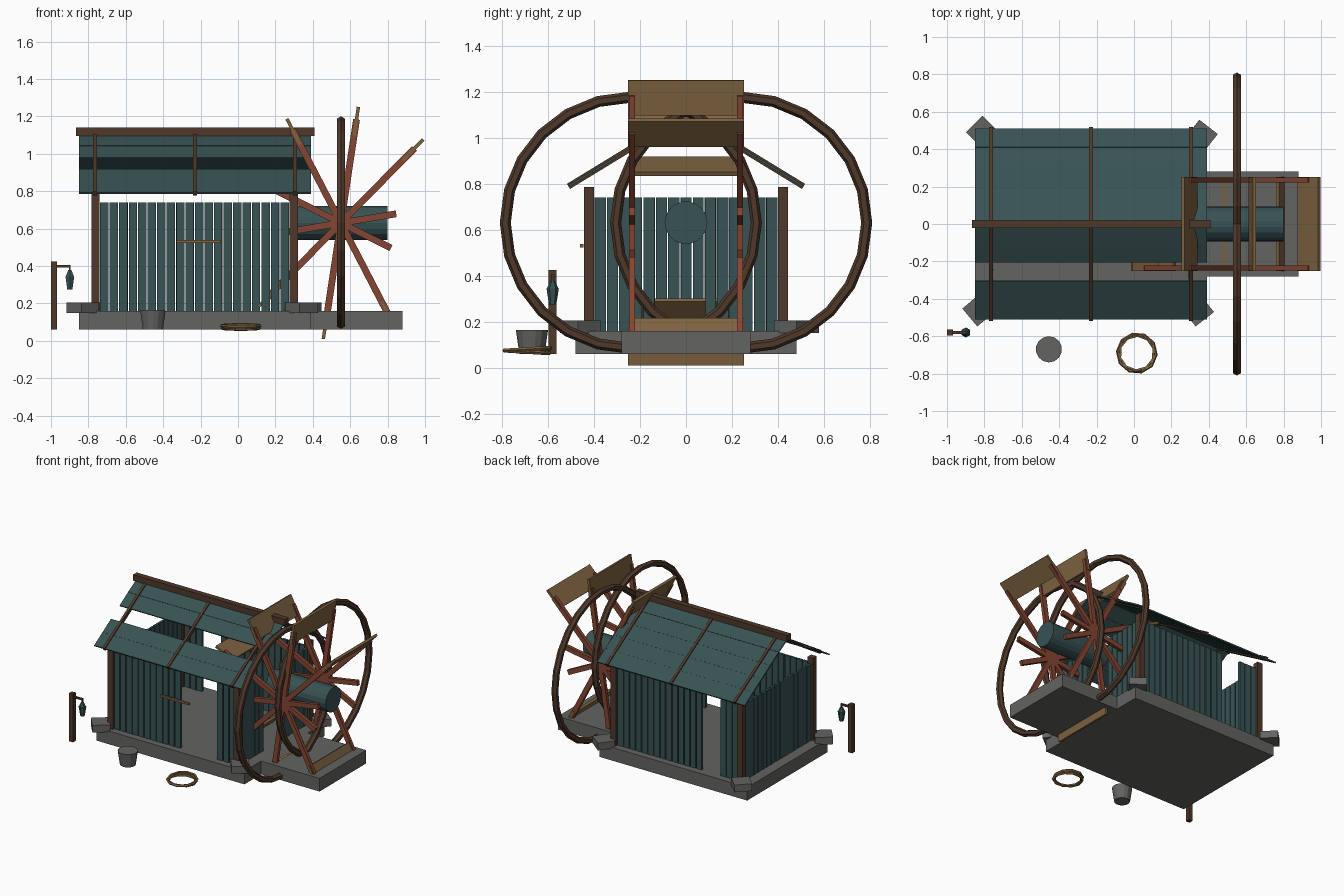
import bpy, bmesh, math, random
from mathutils import Matrix, Vector

random.seed(4)
if "Cube" in bpy.data.objects:
    bpy.data.objects.remove(bpy.data.objects["Cube"])


def material(name, rgb):
    m = bpy.data.materials.new(name)
    m.use_nodes = True
    m.diffuse_color = (*rgb, 1)
    m.node_tree.nodes["Principled BSDF"].inputs["Base Color"].default_value = (*rgb, 1)
    return m


TEAL = material("teal planks", (0.04, 0.085, 0.088))
STONE = material("grey stone", (0.125, 0.125, 0.12))
BROWN = material("dark brown timber", (0.078, 0.04, 0.024))
RED = material("red brown spokes", (0.23, 0.06, 0.032))
TAN = material("tan wood", (0.21, 0.125, 0.052))


def finish(name, bm, mat):
    mesh = bpy.data.meshes.new(name)
    bm.to_mesh(mesh)
    bm.free()
    mesh.materials.append(mat)
    obj = bpy.data.objects.new(name, mesh)
    bpy.context.scene.collection.objects.link(obj)
    return obj


def add_box(bm, loc, size, rot=Matrix()):
    mat = Matrix.Translation(loc) @ rot.to_4x4() @ Matrix.Diagonal((*size, 1))
    bmesh.ops.create_cube(bm, size=1, matrix=mat)


def box(name, lo, hi, mat):
    bm = bmesh.new()
    lo, hi = Vector(lo), Vector(hi)
    add_box(bm, (lo + hi) / 2, hi - lo)
    return finish(name, bm, mat)


def cone(name, loc, r1, r2, depth, sides, mat, rot=Matrix()):
    bm = bmesh.new()
    bmesh.ops.create_cone(bm, cap_ends=True, segments=sides, radius1=r1, radius2=r2,
                          depth=depth, matrix=Matrix.Translation(loc) @ rot)
    return finish(name, bm, mat)


def ring(name, loc, radius, thick, segs, sides, mat, rot=Matrix()):
    bm = bmesh.new()
    rows = []
    for i in range(segs):
        a = math.tau * i / segs
        row = []
        for j in range(sides):
            b = math.tau * j / sides
            r = radius + thick * math.cos(b)
            row.append(bm.verts.new((r * math.cos(a), r * math.sin(a), thick * math.sin(b))))
        rows.append(row)
    for i in range(segs):
        n, k = rows[i], rows[(i + 1) % segs]
        for j in range(sides):
            bm.faces.new((n[j], k[j], k[(j + 1) % sides], n[(j + 1) % sides]))
    bm.transform(Matrix.Translation(loc) @ rot)
    return finish(name, bm, mat)


# Foundation slabs and turned corner stones
box("house_slab", (-0.85, -0.48, 0.06), (0.39, 0.48, 0.16), STONE)
box("wheel_slab", (0.39, -0.28, 0.06), (0.88, 0.28, 0.16), STONE)
bm = bmesh.new()
for x, y, turn in ((-0.81, 0.49, 45), (-0.83, -0.46, 40), (0.36, 0.47, 52), (0.34, -0.46, 38)):
    add_box(bm, (x, y, 0.177), (0.125, 0.125, 0.055), Matrix.Rotation(math.radians(turn), 4, "Z"))
finish("corner_stones", bm, STONE)

# Corner posts
bm = bmesh.new()
for x in (-0.762, 0.298):
    for y in (-0.422, 0.422):
        add_box(bm, (x, y, 0.47), (0.045, 0.045, 0.63))
finish("corner_posts", bm, BROWN)


# Plank walls with openings
def wall(name, along_x, fixed, start, end, count, opening=None):
    bm = bmesh.new()
    pitch = (end - start) / count
    for i in range(count):
        c = start + pitch * (i + 0.5)
        if opening and opening[0] < c < opening[1]:
            continue
        w = pitch - random.uniform(0.003, 0.009)
        turn = Matrix.Rotation(random.uniform(-0.06, 0.06) + (0 if along_x else math.pi / 2), 4, "Z")
        loc = (c, fixed, 0.45) if along_x else (fixed, c, 0.45)
        add_box(bm, loc, (w, 0.018, 0.58), turn)
    finish(name, bm, TEAL)


wall("front_wall", True, -0.42, -0.74, 0.275, 20, (-0.17, 0.1))
wall("back_wall", True, 0.42, -0.74, 0.275, 20, (-0.585, -0.45))
wall("left_end_wall", False, -0.762, -0.4, 0.4, 15)
wall("wheel_end_wall", False, 0.298, -0.4, 0.4, 15, (-0.11, 0.06))
box("door_bar", (-0.33, -0.46, 0.523), (-0.09, -0.445, 0.538), TAN)

# Roof boards, one missing at the front, with rafters and a ridge beam
pitch_angle = math.atan(0.61)
RIDGE_Z = 1.1
for side, label in ((-1, "front"), (1, "back")):
    slope = Matrix.Rotation(-side * pitch_angle, 4, "X")
    bm = bmesh.new()
    for row in range(5):
        if side < 0 and row == 2:
            continue
        y = 0.05 + 0.102 * row
        tilt = Matrix.Rotation(random.uniform(-0.02, 0.02), 4, "X")
        add_box(bm, (-0.23, side * y, RIDGE_Z - 0.61 * y), (1.24, 0.1185, 0.01), slope @ tilt)
    finish(label + "_roof_boards", bm, TEAL)
    bm = bmesh.new()
    for x in (-0.765, -0.23, 0.305):
        add_box(bm, (x, side * 0.255, RIDGE_Z - 0.61 * 0.255), (0.02, 0.6, 0.026), slope)
    finish(label + "_rafters", bm, BROWN)
box("ridge_beam", (-0.865, -0.022, 1.095), (0.41, 0.022, 1.14), BROWN)

# Water wheel: drum, two crossing rims, spokes and paddles
HUB = Vector((0.55, 0, 0.63))
QUARTER = Matrix.Rotation(math.pi / 2, 4, "Y")
cone("wheel_drum", HUB, 0.093, 0.093, 0.5, 18, TEAL, QUARTER)
for y, label in ((-0.24, "front"), (0.24, "back")):
    ring(label + "_rim", HUB + Vector((0, y, 0)), 0.546, 0.024, 24, 6, BROWN, QUARTER)

spokes, paddles = bmesh.new(), bmesh.new()
for i in range(10):
    broken = i in (0, 5, 9)
    angle = math.radians(9.4 + 36 * i)
    out = Vector((math.cos(angle), 0, math.sin(angle)))
    turn = Matrix.Rotation(-angle, 4, "Y")
    length = 0.3 if broken else 0.56
    for y in (-0.235, 0.235):
        add_box(spokes, HUB + out * length / 2 + Vector((0, y, 0)), (length, 0.026, 0.036), turn)
    if not broken:
        add_box(paddles, HUB + out * 0.55, (0.155, 0.505, 0.018), turn)
finish("wheel_spokes", spokes, RED)
finish("wheel_paddles", paddles, TAN)

# Lantern on its post
box("lantern_post", (-1.0, -0.597, 0.06), (-0.967, -0.563, 0.425), BROWN)
box("lantern_arm", (-0.967, -0.587, 0.392), (-0.895, -0.573, 0.405), BROWN)
box("lantern_hook", (-0.903, -0.584, 0.37), (-0.895, -0.576, 0.405), BROWN)
cone("lantern_cap", (-0.899, -0.58, 0.36), 0.026, 0.01, 0.035, 6, TEAL)
cone("lantern_body", (-0.899, -0.58, 0.31), 0.016, 0.027, 0.07, 6, TEAL)

# Bucket and coiled rope
cone("bucket", (-0.455, -0.67, 0.112), 0.055, 0.07, 0.105, 14, STONE)
for i, radius in enumerate((0.1, 0.094, 0.103)):
    lean = Matrix.Rotation(0.06 * (i - 1), 4, "X") @ Matrix.Rotation(i * 0.9, 4, "Z")
    ring("rope_coil_%d" % (i + 1), (0.015, -0.69, 0.068 + 0.006 * i), radius, 0.009, 10, 5, TAN, lean)
